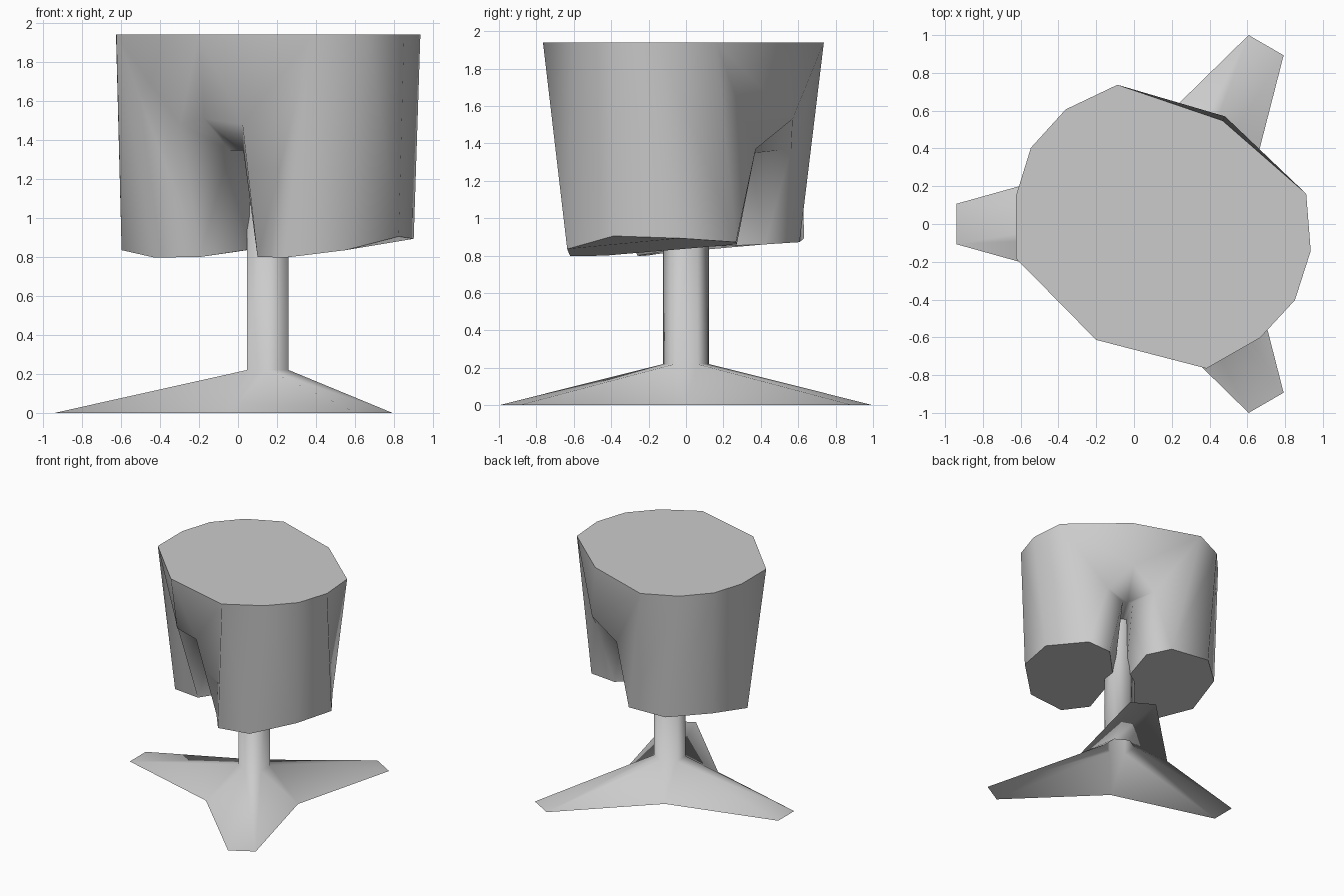
import bpy, bmesh, math
from mathutils import Vector

if "Cube" in bpy.data.objects:
    bpy.data.objects.remove(bpy.data.objects["Cube"])

CENTER = Vector((0.153, 0, 0))   # axis of the pole

grey = bpy.data.materials.new("grey")
grey.diffuse_color = (0.6, 0.6, 0.6, 1)
grey.use_nodes = True
grey.node_tree.nodes["Principled BSDF"].inputs["Base Color"].default_value = grey.diffuse_color


def finish(bm, name, angle):
    bmesh.ops.remove_doubles(bm, verts=bm.verts[:], dist=0.0005)
    bmesh.ops.recalc_face_normals(bm, faces=bm.faces[:])
    mesh = bpy.data.meshes.new(name)
    bm.to_mesh(mesh)
    bm.free()
    mesh.materials.append(grey)
    obj = bpy.data.objects.new(name, mesh)
    obj.location = CENTER
    bpy.context.collection.objects.link(obj)
    bpy.ops.object.select_all(action='DESELECT')
    obj.select_set(True)
    bpy.context.view_layer.objects.active = obj
    bpy.ops.object.shade_smooth_by_angle(angle=math.radians(angle))
    return obj


# --- Shorts: one half as (sideways, forward, height), then mirrored ---
waist = [(0, .708), (.582, .547), (.747, .264), (.807, 0),
         (.749, -.268), (.577, -.518), (0, -.632)]
hem = [(.39, .49, .797), (.664, .35, .835), (.775, 0, .905), (.665, -.345, .893),
       (.34, -.505, .872), (.15, -.40, .86), (.05, 0, .845), (.17, .40, .80)]
points = {f"W{i}": (u, v, 1.94) for i, (u, v) in enumerate(waist)}
points.update({f"B{i}": p for i, p in enumerate(hem)})
points.update({
    "M": (0, .655, 1.51), "P": (.185, .58, 1.48),        # front fold
    "N": (0, -.658, 1.53), "Q": (.19, -.54, 1.37),       # back fold
    "K1": (0, .32, 1.345), "C1": (.04, .32, 1.345),      # crotch strip
    "K2": (0, -.38, 1.345), "C2": (.04, -.38, 1.345)})

faces = [f"W{i+1} W{i+2} B{i+1} B{i}" for i in range(4)]      # outer sides
faces += ["W0 W1 P M", "W1 B0 B7 P", "P B7 C1", "M P C1 K1",  # front
          "W5 W6 N Q", "Q B5 B4 W5", "C2 B5 Q", "K2 C2 Q N",  # back
          "C1 B7 B6", "C1 B6 C2", "C2 B6 B5", "K1 C1 C2 K2",  # inner leg
          "W0 W1 W2 W3 W4 W5 W6",                             # waist cap
          "B0 B1 B2 B3 B4 B5 B6 B7"]                          # hem cap

bm = bmesh.new()
for side in (1, -1):
    verts = {k: bm.verts.new((side * u, -v, z)) for k, (u, v, z) in points.items()}
    for f in faces:
        bm.faces.new([verts[k] for k in f.split()])
shorts = finish(bm, "shorts", 75)
shorts.rotation_euler.z = math.radians(-30)


# --- Stand: six-sided pole flowing into three splayed feet, open underneath ---
def polar(r, deg, z):
    a = math.radians(deg)
    return (r * math.cos(a), r * math.sin(a), z)


bm = bmesh.new()
R = 0.123
low = [bm.verts.new(polar(R, 30 + 60 * i, .22)) for i in range(6)]
high = [bm.verts.new(polar(R, 30 + 60 * i, 1.345)) for i in range(6)]
for i in range(6):
    j = (i + 1) % 6
    bm.faces.new((low[i], low[j], high[j], high[i]))
bm.faces.new(high)

valley = [bm.verts.new(polar(.41, 120 * k, 0)) for k in range(3)]
tip_r, tip_a = math.hypot(1.093, .107), math.degrees(math.atan2(.107, 1.093))
for k in range(3):
    deg = 60 + 120 * k
    ta = bm.verts.new(polar(tip_r, deg - tip_a, 0))
    tb = bm.verts.new(polar(tip_r, deg + tip_a, 0))
    ra, rb, rc = (low[(2 * k + n) % 6] for n in range(3))
    va, vb = valley[k], valley[(k + 1) % 3]
    bm.faces.new((ra, ta, tb, rb))         # foot top
    bm.faces.new((ra, va, ta))             # foot sides
    bm.faces.new((rb, tb, vb))
    bm.faces.new((rb, vb, rc))             # web between feet
finish(bm, "stand", 85)
